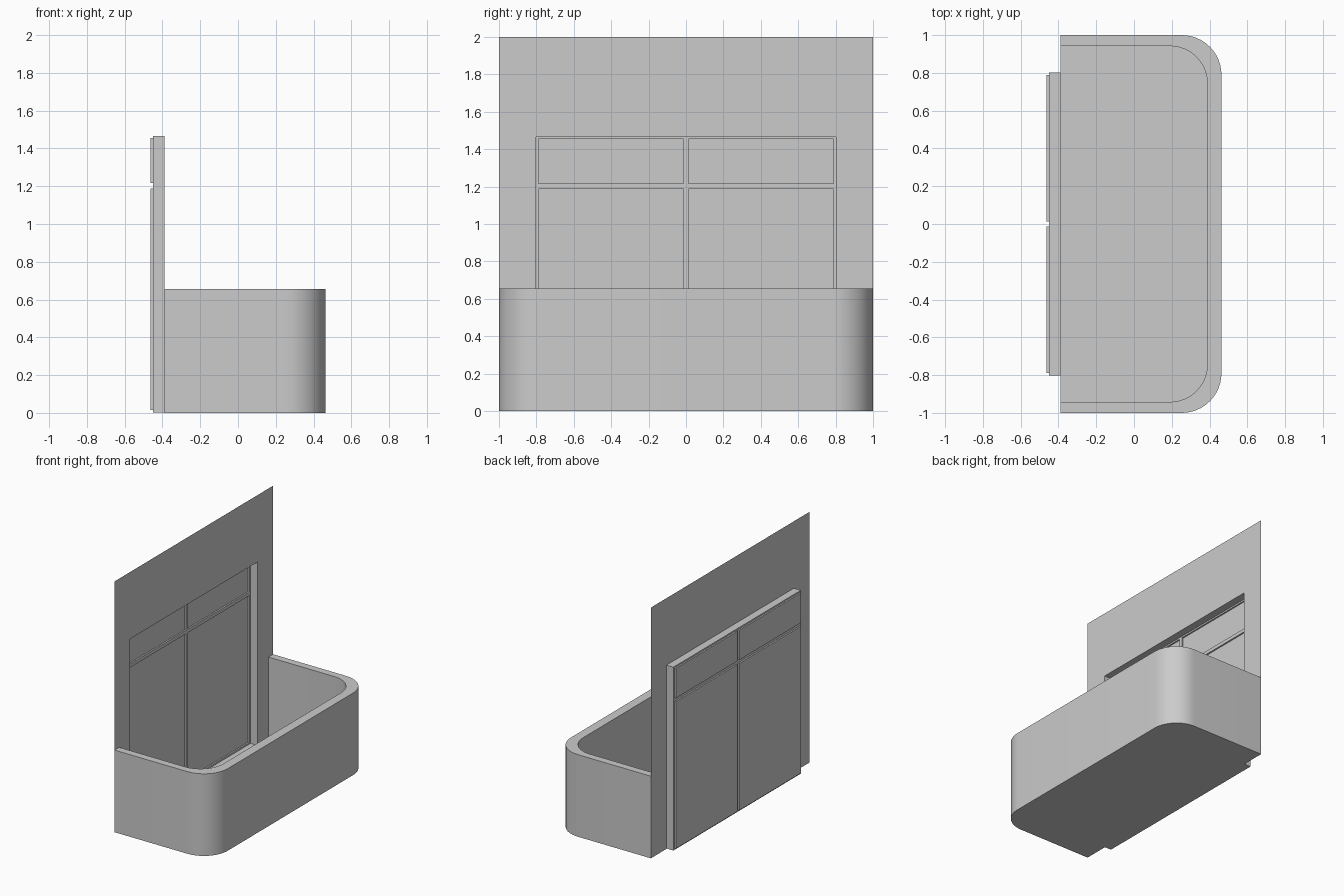
import bpy, bmesh
from math import sin, cos, pi

if "Cube" in bpy.data.objects:
    bpy.data.objects.remove(bpy.data.objects["Cube"])

WALL_X = -0.39      # plane of the facade
RIM_Z = 0.655       # top of the parapet
SLAB_Z = 0.01
SEGMENTS = 12


def make_object(name, bm):
    bmesh.ops.remove_doubles(bm, verts=bm.verts, dist=1e-5)
    mesh = bpy.data.meshes.new(name)
    bm.to_mesh(mesh)
    bm.free()
    obj = bpy.data.objects.new(name, mesh)
    bpy.context.collection.objects.link(obj)
    return obj


def smooth(obj):
    bpy.ops.object.select_all(action='DESELECT')
    obj.select_set(True)
    bpy.context.view_layer.objects.active = obj
    bpy.ops.object.shade_smooth_by_angle(angle=pi / 6)


def face(bm, points):
    return bm.faces.new([bm.verts.new(p) for p in points])


def u_outline(front_x, side_y, radius):
    """U-shaped plan with two rounded front corners, open at the facade."""
    arc = [(front_x - radius + radius * sin(a), side_y - radius + radius * cos(a))
           for a in (i * pi / 2 / SEGMENTS for i in range(SEGMENTS + 1))]
    half = [(WALL_X, side_y)] + arc
    return half + [(x, -y) for x, y in reversed(half)]


outer = u_outline(0.463, 1.0, 0.21)
inner = u_outline(0.389, 0.942, 0.20)

# Balcony floor slab
bm = bmesh.new()
base = face(bm, [(x, y, 0) for x, y in outer])
ext = bmesh.ops.extrude_face_region(bm, geom=[base], use_keep_orig=True)
for v in ext["geom"]:
    if isinstance(v, bmesh.types.BMVert):
        v.co.z = SLAB_Z
bmesh.ops.recalc_face_normals(bm, faces=bm.faces)
smooth(make_object("balcony_floor", bm))

# Parapet: rectangular section swept around the plan
bm = bmesh.new()
rings = [[bm.verts.new(p) for p in ((*o, SLAB_Z), (*o, RIM_Z), (*i, RIM_Z), (*i, SLAB_Z))]
         for o, i in zip(outer, inner)]
for a, b in zip(rings, rings[1:]):
    for k in range(4):
        n = (k + 1) % 4
        bm.faces.new((a[k], a[n], b[n], b[k]))
bm.faces.new(rings[0])
bm.faces.new(rings[-1][::-1])
bmesh.ops.recalc_face_normals(bm, faces=bm.faces)
smooth(make_object("parapet", bm))

# Door opening layout: alternating bars and panes
ys = [-0.803, -0.789, -0.0135, 0.0135, 0.789, 0.803]
zs = [0.003, 0.016, 1.188, 1.216, 1.454, 1.466]
FRAME_X, PANE_X = -0.451, -0.463


def rect(bm, x, y0, y1, z0, z1):
    face(bm, [(x, y0, z0), (x, y1, z0), (x, y1, z1), (x, y0, z1)])


def reveal(bm, xa, xb, y0, y1, z0, z1):
    """Four sides of a recess between two depths, facing into the recess."""
    c = [(y0, z0), (y1, z0), (y1, z1), (y0, z1)]
    for p, q in zip(c, c[1:] + c[:1]):
        face(bm, [(xa, *p), (xa, *q), (xb, *q), (xb, *p)])


# Facade sheet around the door opening
bm = bmesh.new()
rect(bm, WALL_X, -1, ys[0], 0, 2)
rect(bm, WALL_X, ys[-1], 1, 0, 2)
rect(bm, WALL_X, ys[0], ys[-1], zs[-1], 2)
make_object("facade_wall", bm)

# Recessed door frame with four deeper panes
frame, panes = bmesh.new(), bmesh.new()
reveal(frame, WALL_X, FRAME_X, ys[0], ys[-1], zs[0], zs[-1])
for i in range(5):
    for j in range(5):
        cell = (ys[i], ys[i + 1], zs[j], zs[j + 1])
        if i % 2 and j % 2:
            reveal(frame, FRAME_X, PANE_X, *cell)
            rect(panes, PANE_X, *cell)
        else:
            rect(frame, FRAME_X, *cell)
make_object("door_frame", frame)
make_object("door_panes", panes)
